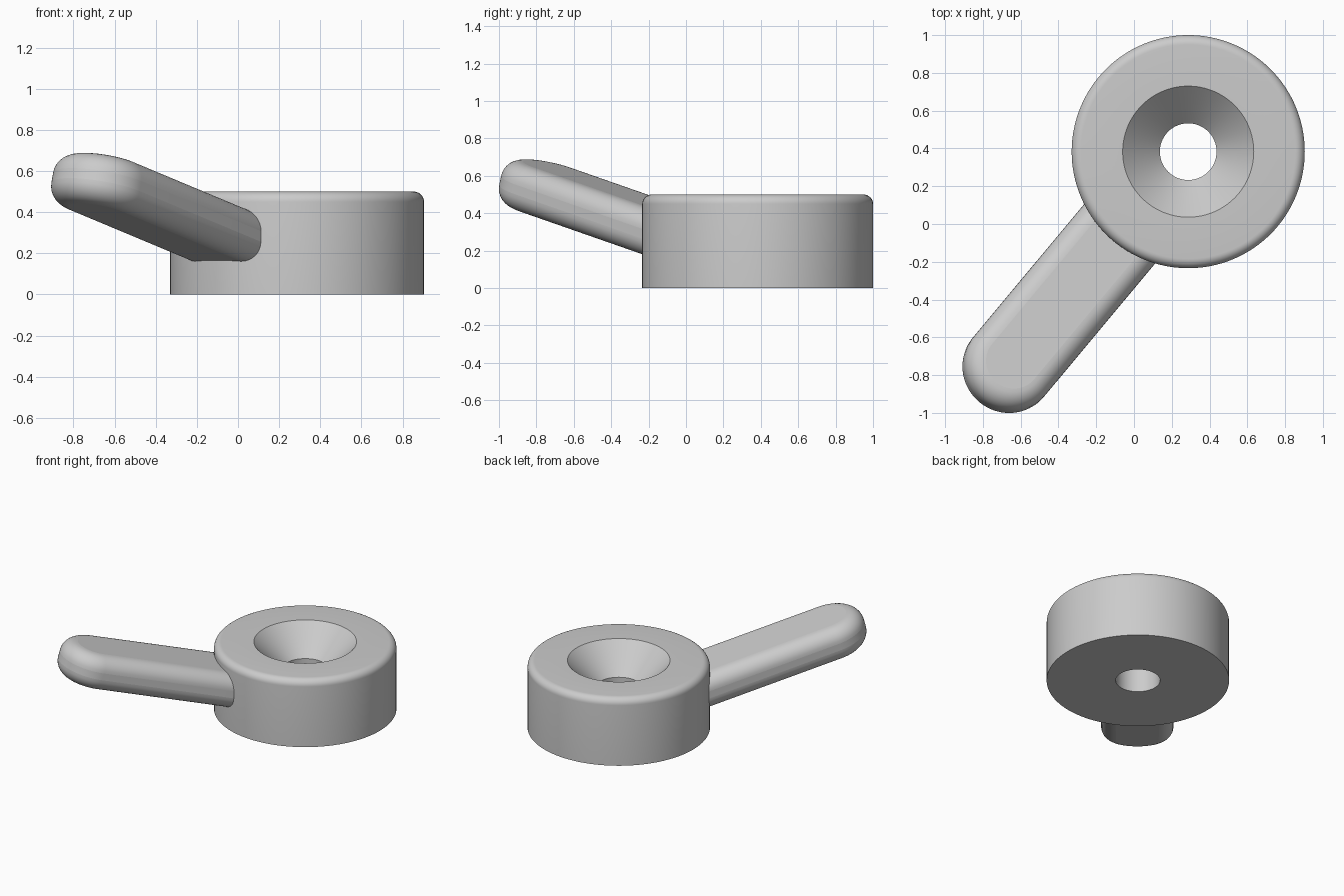
import bpy, bmesh
from math import pi, sin, cos, atan2, radians
from mathutils import Matrix, Vector

cube = bpy.data.objects.get("Cube")
if cube:
    bpy.data.objects.remove(cube)

HUB = Vector((0.287, 0.383, 0))
HUB_R, HUB_H, HUB_FILLET = 0.617, 0.5, 0.05
HOLE_R, SINK_R = 0.15, 0.347
ARM_R, ARM_HALF, ARM_FILLET = 0.245, 0.125, 0.1
TILT = radians(15)

grey = bpy.data.materials.new("plain_grey")
grey.use_nodes = True
colour = (0.6, 0.6, 0.6, 1)
grey.diffuse_color = colour
grey.node_tree.nodes["Principled BSDF"].inputs["Base Color"].default_value = colour


def finish(name, bm, matrix):
    bmesh.ops.recalc_face_normals(bm, faces=bm.faces)
    mesh = bpy.data.meshes.new(name)
    bm.to_mesh(mesh)
    bm.free()
    mesh.materials.append(grey)
    obj = bpy.data.objects.new(name, mesh)
    bpy.context.collection.objects.link(obj)
    obj.matrix_world = matrix
    return obj


def smooth(obj):
    bpy.ops.object.select_all(action='DESELECT')
    obj.select_set(True)
    bpy.context.view_layer.objects.active = obj
    bpy.ops.object.shade_smooth_by_angle(angle=radians(30))


# Hub: closed profile with rounded top rim and countersunk hole, spun round z
profile = [(HOLE_R, 0), (HUB_R, 0)]
for i in range(9):
    a = pi / 2 * i / 8
    profile.append((HUB_R - HUB_FILLET * (1 - cos(a)), HUB_H - HUB_FILLET * (1 - sin(a))))
profile += [(SINK_R, HUB_H), (HOLE_R, HUB_H - (SINK_R - HOLE_R))]
bm = bmesh.new()
ring = [bm.verts.new((r, 0, z)) for r, z in profile]
edges = [bm.edges.new((ring[i], ring[(i + 1) % len(ring)])) for i in range(len(ring))]
bmesh.ops.spin(bm, geom=ring + edges, cent=(0, 0, 0), axis=(0, 0, 1),
               angle=2 * pi, steps=128, use_merge=True)
bmesh.ops.remove_doubles(bm, verts=bm.verts, dist=0.0001)
smooth(finish("hub", bm, Matrix.Translation(HUB)))

# Arm: round-ended bar with filleted edges, tilted up and away from the hub
reach = 1.48 / cos(TILT)
start = 0.47 / cos(TILT)
outline = [(start, -ARM_R)]
for i in range(49):
    a = -pi / 2 + pi * i / 48
    outline.append((reach + ARM_R * cos(a), ARM_R * sin(a)))
outline.append((start, ARM_R))
bm = bmesh.new()
base = bm.faces.new([bm.verts.new((x, y, -ARM_HALF)) for x, y in outline])
top = bmesh.ops.extrude_face_region(bm, geom=[base])
bmesh.ops.translate(bm, vec=(0, 0, 2 * ARM_HALF),
                    verts=[g for g in top["geom"] if isinstance(g, bmesh.types.BMVert)])
heading = atan2(-1.135, -0.947)
place = (Matrix.Translation(HUB + Vector((0, 0, 0.13)))
         @ Matrix.Rotation(heading, 4, 'Z') @ Matrix.Rotation(-TILT, 4, 'Y'))
arm = finish("arm", bm, place)
smooth(arm)
bevel = arm.modifiers.new("edge_fillet", 'BEVEL')
bevel.width = ARM_FILLET
bevel.segments = 8
bevel.limit_method = 'ANGLE'
bevel.angle_limit = radians(40)
bpy.ops.object.modifier_apply(modifier=bevel.name)
smooth(arm)
